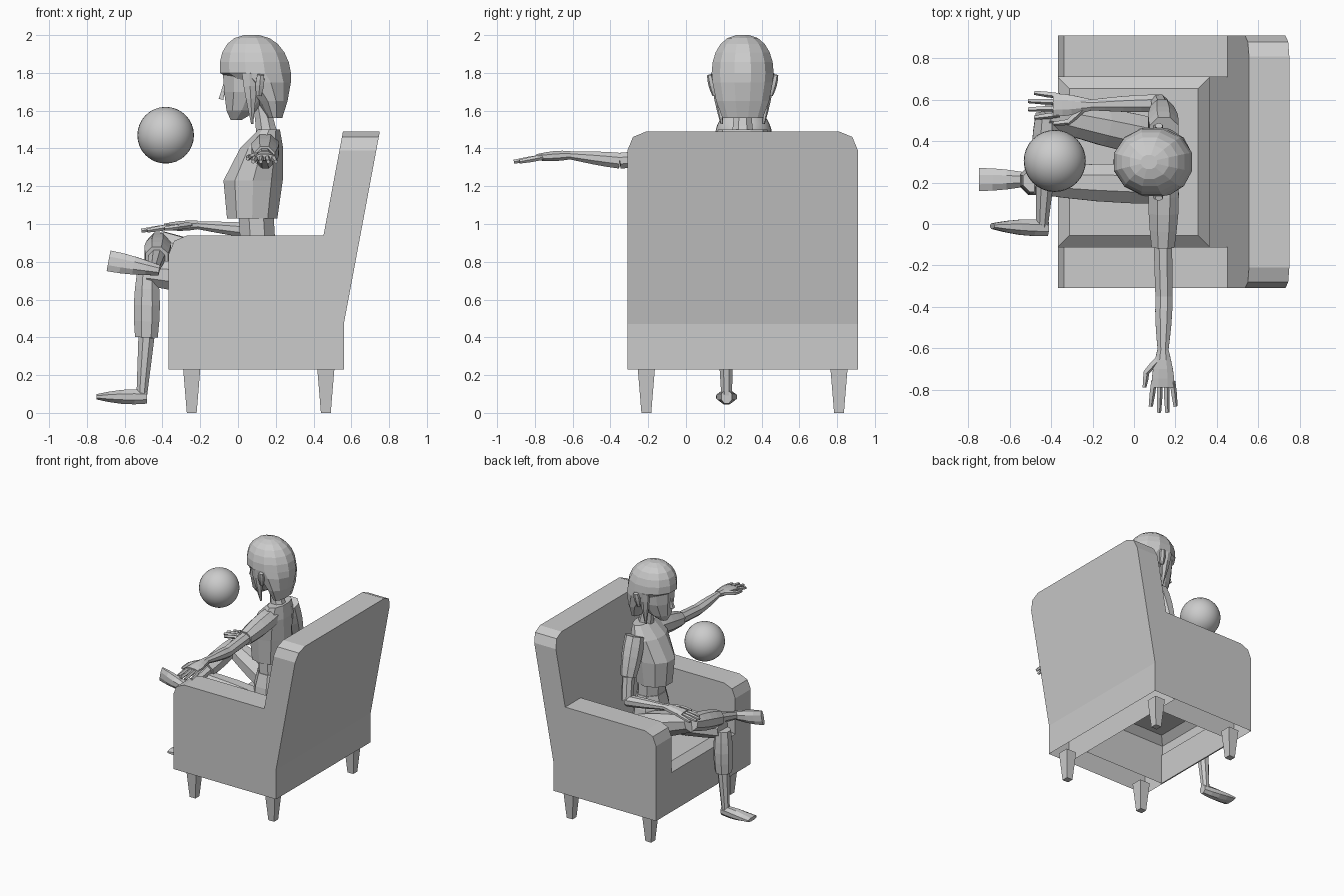
import bpy
import bmesh
from math import cos, sin, pi
from mathutils import Vector

old = bpy.data.objects.get("Cube")
if old:
    bpy.data.objects.remove(old, do_unlink=True)

grey = bpy.data.materials.new("plain grey")
grey.use_nodes = True
grey.diffuse_color = (0.6, 0.6, 0.6, 1)
grey.node_tree.nodes["Principled BSDF"].inputs["Base Color"].default_value = grey.diffuse_color

# Main planes of the chair
MIDDLE = 0.3
FRONT, REAR = -0.367, 0.56
BASE, BEND, ARM_TOP, BACK_TOP = 0.23, 0.47, 0.94, 1.49
HALF_WIDTH, HALF_SEAT = 0.61, 0.41
SEAT_END, LEAN = 0.365, 0.187
ROUNDING = 0.1
SIDES = {"right": -1, "left": 1}
UP, ALONG, ACROSS = Vector((0, 0, 1)), Vector((1, 0, 0)), Vector((0, 1, 0))


def finish(name, bm, smooth=False):
    bmesh.ops.recalc_face_normals(bm, faces=bm.faces)
    for face in bm.faces:
        face.smooth = smooth
    mesh = bpy.data.meshes.new(name)
    bm.to_mesh(mesh)
    bm.free()
    mesh.materials.append(grey)
    bpy.context.collection.objects.link(bpy.data.objects.new(name, mesh))


def skin(name, rings, open_below=False):
    """Join closed rings of points into one capped surface, open below if asked."""
    bm = bmesh.new()
    loops = [[bm.verts.new(point) for point in ring] for ring in rings]
    count = len(loops[0])
    for lower, upper in zip(loops, loops[1:]):
        for i in range(count):
            j = (i + 1) % count
            bm.faces.new((lower[i], lower[j], upper[j], upper[i]))
    bm.faces.new(loops[0])
    bm.faces.new(loops[-1])
    if open_below:
        floor = min(v.co.z for v in bm.verts)
        under = [f for f in bm.faces if all(v.co.z == floor for v in f.verts)]
        bmesh.ops.delete(bm, geom=under, context="FACES")
    finish(name, bm)


def oval(centre, side, up, sides):
    angles = [2 * pi * (i + 0.5) / sides for i in range(sides)]
    return [centre + side * cos(a) + up * sin(a) for a in angles]


def limb(name, start, end, radius, end_radius, flat=1, end_flat=1, swell=0.15, ref=UP, sides=8, steps=4):
    """Tapered limb that swells midway; flat scales its thickness towards ref."""
    start, end = Vector(start), Vector(end)
    axis = (end - start).normalized()
    side = axis.cross(ref).normalized()
    up = side.cross(axis)
    rings = []
    for i in range(steps + 1):
        t = i / steps
        r = (radius + (end_radius - radius) * t) * (1 + swell * sin(pi * t))
        thick = r * (flat + (end_flat - flat) * t)
        rings.append(oval(start.lerp(end, t), side * r, up * thick, sides))
    skin(name, rings)


def stack(name, levels, sides=10):
    """Level rings given as height, x centre, half depth and half width."""
    skin(name, [oval(Vector((x, MIDDLE, z)), ALONG * depth, ACROSS * width, sides)
                for z, x, depth, width in levels])


def block(x_low, x_high, half_width, z, middle=MIDDLE):
    near, far = middle - half_width, middle + half_width
    return [(x_low, near, z), (x_high, near, z), (x_high, far, z), (x_low, far, z)]


def rounded_corner(edge, top, direction):
    """Three points that round the corner where an edge meets the top."""
    angles = [i * pi / 4 for i in range(3)]
    return [(edge - direction * ROUNDING * (1 - cos(a)), top - ROUNDING * (1 - sin(a))) for a in angles]


def lean(x, z):
    return x + LEAN * (z - BEND)


# Armchair arms with rounded front corners
profile = [(FRONT, BASE), *rounded_corner(FRONT, ARM_TOP, -1),
           (lean(SEAT_END, ARM_TOP), ARM_TOP), (SEAT_END, BEND), (SEAT_END, BASE)]
for side, sign in SIDES.items():
    skin(f"{side}_chair_arm", [[(x, MIDDLE + sign * offset, z) for x, z in profile]
                               for offset in (HALF_SEAT, HALF_WIDTH)], open_below=True)

# Upright lower back and leaning upper back
skin("lower_chair_back", [block(SEAT_END, REAR, HALF_WIDTH, z) for z in (BASE, BEND)], open_below=True)
right_half = [(-HALF_WIDTH, BEND), *rounded_corner(-HALF_WIDTH, BACK_TOP, -1)]
outline = right_half + [(-y, z) for y, z in reversed(right_half)]
skin("upper_chair_back", [[(lean(x, z), MIDDLE + y, z) for y, z in outline] for x in (SEAT_END, REAR)])

# Front panel and hollow seat cushion with a sloping border
skin("front_panel", [block(FRONT, FRONT + 0.01, HALF_SEAT, z) for z in (BASE, BEND)])
skin("seat_cushion", [block(FRONT + inset, SEAT_END - inset, HALF_SEAT - inset, BEND + rise)
                      for rise, inset in ((0, 0), (0.08, 0), (0.13, 0.055))], open_below=True)

# Tapered chair legs
for end, x in (("front", -0.245), ("back", 0.465)):
    for side, sign in SIDES.items():
        skin(f"{end}_{side}_chair_leg", [block(x - r, x + r, r, z, MIDDLE + sign * (HALF_WIDTH - ROUNDING))
                                         for z, r in ((0, 0.026), (BASE, 0.045))])

# Floating ball
bm = bmesh.new()
bmesh.ops.create_uvsphere(bm, u_segments=32, v_segments=16, radius=0.15)
bmesh.ops.translate(bm, verts=bm.verts, vec=(-0.383, MIDDLE + 0.005, 1.47))
finish("ball", bm, smooth=True)

# Torso: hips, bare waist, cropped top and neck
limb("hips", (0.1, MIDDLE, 0.54), (0.1, MIDDLE, 0.94), 0.14, 0.13, flat=0.75, end_flat=0.8, swell=0.3, ref=ALONG)
limb("waist", (0.105, MIDDLE, 0.9), (0.095, MIDDLE, 1.06), 0.125, 0.125, flat=0.8, end_flat=0.8, swell=0, ref=ALONG)
stack("cropped_top", [(1.03, 0.075, 0.14, 0.135), (1.23, 0.08, 0.165, 0.155),
                      (1.4, 0.125, 0.12, 0.17), (1.5, 0.165, 0.06, 0.13)])
limb("neck", (0.155, MIDDLE, 1.46), (0.12, MIDDLE, 1.66), 0.065, 0.05, swell=-0.1, ref=ALONG)

# Head, nose, ears, and bobbed hair with a full crown
stack("face", [(1.55, -0.01, 0.03, 0.035), (1.6, 0.02, 0.085, 0.085),
               (1.7, 0.06, 0.14, 0.13), (1.82, 0.08, 0.17, 0.145)])
limb("nose", (-0.07, MIDDLE, 1.74), (-0.09, MIDDLE, 1.66), 0.01, 0.018, ref=ALONG, sides=4, steps=1)
crown = []
for i in range(6):
    angle = i * pi / 11
    spread = cos(angle) ** 0.8
    crown.append((1.8 + 0.2 * sin(angle) / sin(5 * pi / 11), 0.092 - 0.02 * sin(angle), 0.195 * spread, 0.17 * spread))
stack("hair", [(1.56, 0.195, 0.04, 0.11), (1.65, 0.18, 0.085, 0.145), (1.75, 0.135, 0.15, 0.165)] + crown, sides=12)
for side, sign in SIDES.items():
    limb(f"{side}_ear", (0.11, MIDDLE + sign * 0.15, 1.68), (0.12, MIDDLE + sign * 0.175, 1.79),
         0.015, 0.02, swell=0.5, flat=0.7, end_flat=0.7, ref=ACROSS, sides=6)
    limb(f"{side}_hair_lock", (0.06, MIDDLE + sign * 0.15, 1.8), (0.075, MIDDLE + sign * 0.11, 1.53),
         0.045, 0.007, flat=0.4, ref=ACROSS, sides=6)


def arm(side, shoulder, cuff, elbow, wrist, ref):
    limb(f"{side}_sleeve", shoulder, cuff, 0.075, 0.06, ref=ref)
    limb(f"{side}_upper_arm", cuff, elbow, 0.048, 0.045, swell=0, ref=ref)
    limb(f"{side}_forearm", elbow, wrist, 0.045, 0.026, end_flat=0.8)


def hand(side, wrist, forward, thumbward, drop):
    """Palm, four fanned fingers and a thumb."""
    def at(reach, sideways, fall=0):
        return Vector(wrist) + forward * reach + thumbward * sideways - UP * fall

    limb(f"{side}_palm", at(-0.02, 0), at(0.16, 0, drop / 3), 0.03, 0.06, flat=0.8, end_flat=0.3)
    for i, finger in enumerate(("index", "middle", "ring", "little")):
        spread = 1.5 - i
        limb(f"{side}_{finger}_finger", at(0.13, spread * 0.03, drop / 3),
             at(0.285 - 0.015 * spread * spread, spread * 0.04, drop), 0.015, 0.011, sides=5, steps=2)
    limb(f"{side}_thumb_base", at(0.02, 0.02), at(0.09, 0.085, 0.01), 0.018, 0.014, sides=5, steps=2)
    limb(f"{side}_thumb_tip", at(0.08, 0.08, 0.01), at(0.16, 0.09, 0.02), 0.015, 0.01, sides=5, steps=2)


# Right arm held out sideways, left arm bent with its hand on the knee
right_wrist, left_wrist = (0.14, -0.63, 1.365), (-0.23, 0.575, 0.995)
arm("right", (0.145, 0.22, 1.41), (0.14, -0.11, 1.355), (0.145, -0.35, 1.335), right_wrist, UP)
arm("left", (0.145, 0.45, 1.43), (0.135, 0.55, 1.14), (0.12, 0.585, 0.96), left_wrist, ALONG)
hand("right", right_wrist, -ACROSS, -ALONG, 0.035)
hand("left", left_wrist, -ALONG, -ACROSS, 0.03)


def leg(side, hip, knee, cuff, ankle, toe, shin_ref, foot_ref):
    """Bent leg in knee-length trousers with a bare foot."""
    limb(f"{side}_thigh", hip, knee, 0.1, 0.07, ref=UP)
    limb(f"{side}_trouser_leg", knee, cuff, 0.06, 0.065, swell=0.2, ref=shin_ref)
    limb(f"{side}_shin", cuff, ankle, 0.046, 0.03, swell=0, ref=shin_ref)
    limb(f"{side}_foot", Vector(ankle) - (Vector(toe) - Vector(ankle)) * 0.12, toe,
         0.03, 0.06, flat=1.3, end_flat=0.25, ref=foot_ref)


# Right leg planted on the floor, left leg crossed over its knee
leg("right", (0.13, 0.19, 0.68), (-0.48, 0.21, 0.74), (-0.485, 0.21, 0.4),
    (-0.51, 0.215, 0.085), (-0.75, 0.215, 0.085), ALONG, UP)
leg("left", (0.13, 0.41, 0.69), (-0.42, 0.53, 0.9), (-0.43, 0.21, 0.82),
    (-0.445, -0.02, 0.76), (-0.685, -0.01, 0.805), UP, ACROSS)
